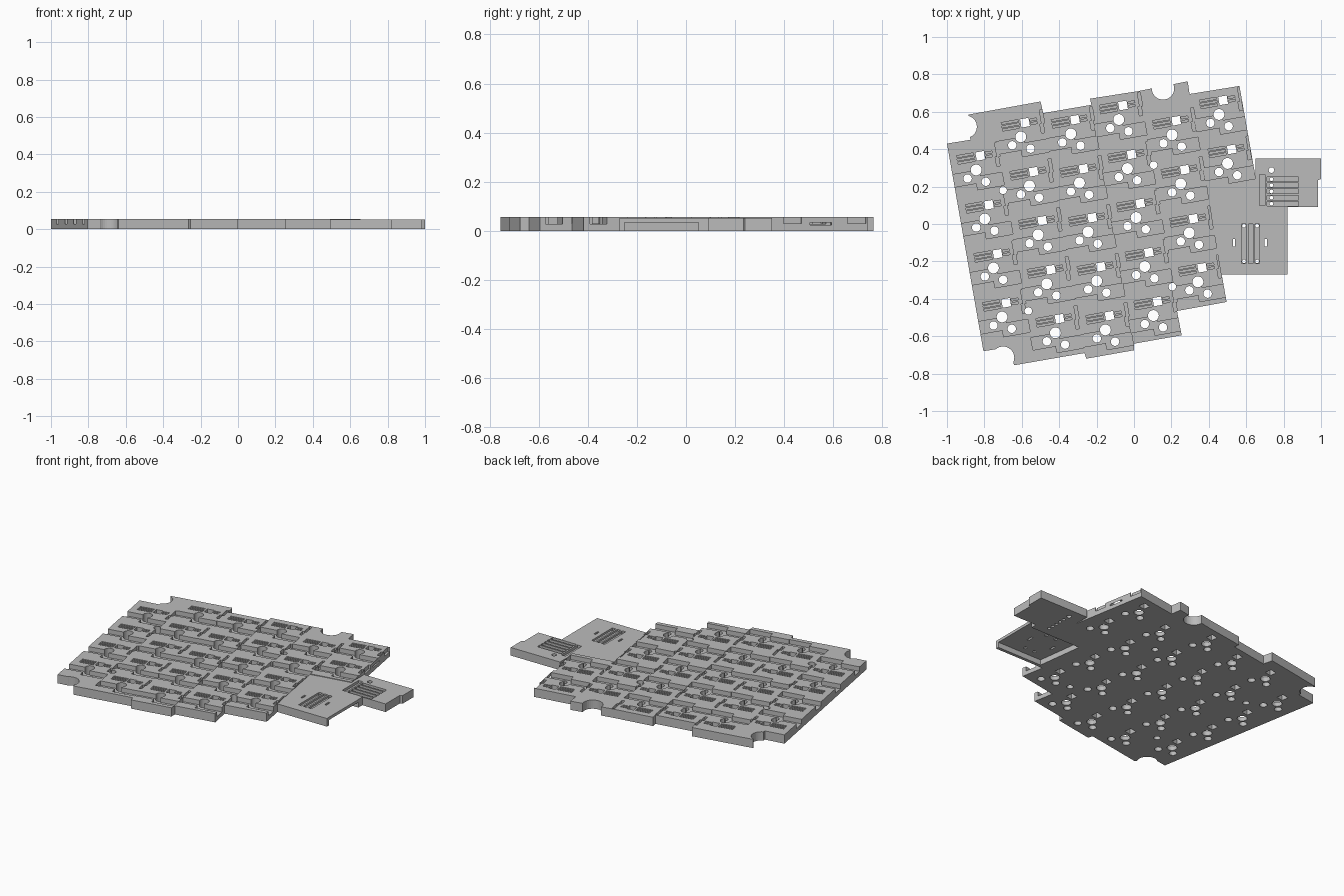
import bpy, bmesh, math
from mathutils import Vector

cube = bpy.data.objects.get("Cube")
if cube:
    bpy.data.objects.remove(cube, do_unlink=True)

TILT = math.radians(10)
PITCH = 0.266
TOP = 0.056
ABOVE = 0.1
BELOW = -0.05

grey = bpy.data.materials.new("plain grey")
grey.use_nodes = True
grey.diffuse_color = (0.5, 0.5, 0.5, 1)
grey.node_tree.nodes["Principled BSDF"].inputs["Base Color"].default_value = (0.5, 0.5, 0.5, 1)


def tilted(u, v):
    """Key grid coordinates to model coordinates."""
    c, s = math.cos(TILT), math.sin(TILT)
    return (u * c - v * s, u * s + v * c)


def box(x0, x1, y0, y1):
    return [(x0, y0), (x1, y0), (x1, y1), (x0, y1)]


def disc(x, y, r, n=32):
    return [(x + r * math.cos(i * math.tau / n), y + r * math.sin(i * math.tau / n)) for i in range(n)]


def make(name, prisms):
    """One mesh made of upright prisms: (outline, bottom, top)."""
    bm = bmesh.new()
    for pts, z0, z1 in prisms:
        face = bm.faces.new([bm.verts.new((x, y, z0)) for x, y in pts])
        ext = bmesh.ops.extrude_face_region(bm, geom=[face])
        moved = [g for g in ext["geom"] if isinstance(g, bmesh.types.BMVert)]
        bmesh.ops.translate(bm, verts=moved, vec=Vector((0, 0, z1 - z0)))
    bmesh.ops.recalc_face_normals(bm, faces=bm.faces[:])
    mesh = bpy.data.meshes.new(name)
    bm.to_mesh(mesh)
    bm.free()
    mesh.materials.append(grey)
    ob = bpy.data.objects.new(name, mesh)
    bpy.context.scene.collection.objects.link(ob)
    return ob


def cut(target, prisms):
    cutter = make("cutter", prisms)
    cutter.hide_render = True
    mod = target.modifiers.new("cut", "BOOLEAN")
    mod.operation = "DIFFERENCE"
    mod.solver = "MANIFOLD"
    mod.object = cutter
    bpy.context.view_layer.objects.active = target
    bpy.ops.object.modifier_apply(modifier=mod.name)
    bpy.data.objects.remove(cutter, do_unlink=True)


# Key plate outline, following the staggered columns
plate = make("key_plate", [([
    (-1, .43), (-.805, -.68), (-.68, -.66), (-.64, -.755), (-.265, -.69), (-.255, -.72),
    (0, -.675), (0, -.64), (.255, -.595), (.23, -.465), (.495, -.417), (.392, .171),
    (.656, .2165), (.564, .738), (.297, .695), (.287, .763), (.02, .71), (-.235, .67),
    (-.228, .637), (-.485, .593), (-.5, .655), (-.885, .585), (-.875, .45)], 0, TOP)])

# Key positions: first row height and row count for each column
columns = [(.431, 4), (.564, 5), (.533, 5), (.564, 5), (.434, 4), (.498, 2)]
keys = [(i, -.781 + PITCH * i, top - PITCH * r)
        for i, (top, rows) in enumerate(columns) for r in range(rows)]


def at_key(shape, u, v):
    return [tilted(u + a, v + b) for a, b in shape]


# Zigzag socket troughs, cut in alternate columns
H = PITCH / 2 + .001
trough = [(-H, -.07), (-.01, -.07), (-.01, -.106), (H, -.106),
          (H, -.036), (.015, -.036), (.015, -.003), (-H, -.003)]
for parity in (0, 1):
    cut(plate, [(at_key(trough, u, v), .027, ABOVE) for i, u, v in keys if i % 2 == parity])

# Through holes: stem, two pins and diode window
holes = [disc(0, 0, .029), disc(-.053, -.037, .0225), disc(.04, -.071, .0225),
         box(.012, .058, .048, .093)]
cut(plate, [(at_key(s, u, v), BELOW, ABOVE) for i, u, v in keys for s in holes])

# Diode lead grooves and column wire channels
grooves = [box(-.09, .002, b - .005, b + .005) for b in (.052, .07, .088)]
grooves += [box(.064, .1, b - .005, b + .005) for b in (.06, .08)]
cut(plate, [(at_key(s, u, v), .036, ABOVE) for i, u, v in keys for s in grooves])
channel = [(.112, .0), (.13, .0), (.13, .05), (.138, .05), (.138, .125), (.122, .125), (.122, .05), (.112, .05)]
cut(plate, [(at_key(channel, u, v), .03, ABOVE) for i, u, v in keys])

# Screw notches on the rim, screw holes and a side slot
for x, y in ((-.9, .52), (.155, .725), (-.7, -.715)):
    cut(plate, [(disc(x, y, .06), BELOW, ABOVE)])
for x, y in ((-.7, .18), (.105, .315), (.205, -.335), (-.565, -.465)):
    cut(plate, [(disc(x, y, .02), BELOW, ABOVE)])
cut(plate, [(at_key(box(-.03, .03, -.045, .045), *(.69, .437)), .024, .034)])

# Controller tray with an underside pocket open to the side
tray = make("controller_tray", [([
    (.392, .171), (.465, -.27), (.82, -.27), (.82, .09), (.65, .09), (.65, .2155)], 0, .052)])
cut(tray, [([(.46, .05), (.5, -.25), (.85, -.25), (.85, .05)], BELOW, .034)])
cut(tray, [(box(x - .012, x + .012, -.21, 0), .04, ABOVE) for x in (.588, .623, .658)])
cut(tray, [(disc(x, y, .01, 12), BELOW, ABOVE) for x in (.588, .658) for y in (-.2, -.01)]
    + [(box(x - .006, x + .006, -.12, -.08), BELOW, ABOVE) for x in (.535, .705)])

# Connector block with wire grooves and pin holes
block = make("connector_block", [([
    (.65, .09), (.985, .09), (.985, .235), (1, .24), (1, .35), (.65, .35)], 0, .052)])
cut(block, [(box(.67, .70, .10, .265), .035, ABOVE)]
    + [(box(.71, .88, y - .012, y + .012), .035, ABOVE) for y in (.108, .141, .174, .207, .24)])
cut(block, [(disc(.735, y, .01, 12), BELOW, ABOVE) for y in (.108, .141, .174, .207, .24)]
    + [(disc(.735, .288, .015, 16), BELOW, ABOVE)])
